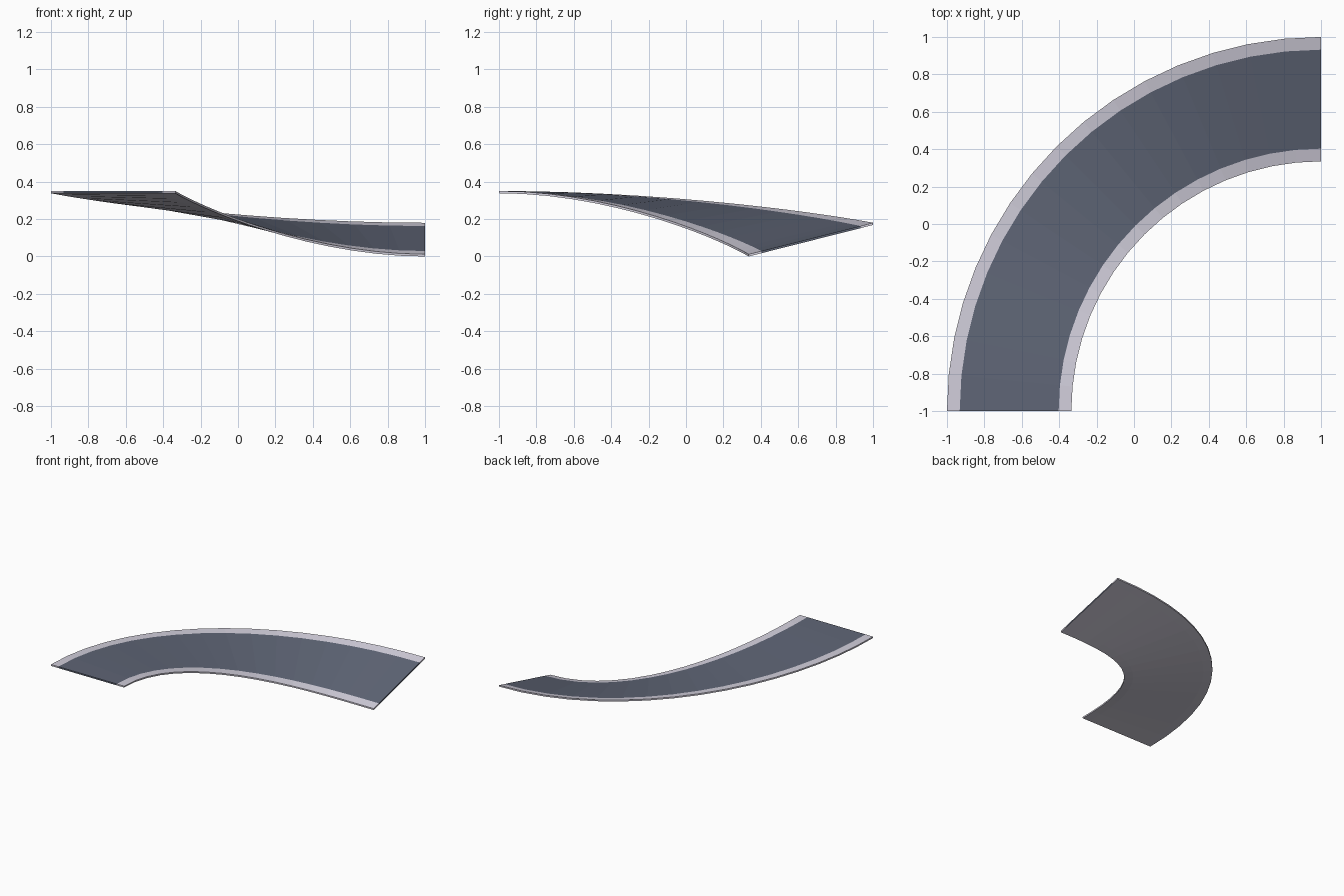
import bpy, bmesh, math

if "Cube" in bpy.data.objects:
    bpy.data.objects.remove(bpy.data.objects["Cube"])

SEGMENTS = 16
CENTRE = (1.0, -1.0)
R_IN, R_OUT, STRIPE = 1.335, 2.0, 0.068
THICK = 0.012
Z_HIGH, Z_OUT_END, Z_IN_END = 0.35, 0.18, THICK


def material(name, rgb):
    m = bpy.data.materials.new(name)
    m.diffuse_color = (*rgb, 1)
    m.use_nodes = True
    m.node_tree.nodes["Principled BSDF"].inputs["Base Color"].default_value = m.diffuse_color
    return m


asphalt = material("blue grey asphalt", (0.115, 0.132, 0.182))
border = material("pale concrete", (0.64, 0.62, 0.71))


def road_point(t, r, drop):
    """Point on the banked curve: t along the bend, r across it."""
    a = t * math.pi / 2
    ease = t * t * (3 - 2 * t)
    across = (r - R_IN) / (R_OUT - R_IN)
    z_end = Z_IN_END + (Z_OUT_END - Z_IN_END) * across
    z = Z_HIGH + (z_end - Z_HIGH) * ease
    return (CENTRE[0] - r * math.cos(a), CENTRE[1] + r * math.sin(a), z - drop)


# Cross-section: top from outer to inner edge, then the underside back again
radii = [R_OUT, R_OUT - STRIPE, R_IN + STRIPE, R_IN]
section = [(r, 0) for r in radii] + [(r, THICK) for r in reversed(radii)]
# Only the middle of the top is asphalt; borders, sides and underside are pale
strip_mats = [1, 0, 1, 1, 1, 1, 1, 1]

# Banked road: sweep the cross-section along the quarter bend
bm = bmesh.new()
rings = [[bm.verts.new(road_point(i / SEGMENTS, r, d)) for r, d in section]
         for i in range(SEGMENTS + 1)]
n = len(section)
for a, b in zip(rings, rings[1:]):
    for k in range(n):
        j = (k + 1) % n
        f = bm.faces.new((a[k], a[j], b[j], b[k]))
        f.material_index = strip_mats[k]

# End caps
for ring in (rings[0], rings[-1]):
    for k in range(3):
        f = bm.faces.new((ring[k], ring[k + 1], ring[6 - k], ring[7 - k]))
        f.material_index = strip_mats[k]
bmesh.ops.recalc_face_normals(bm, faces=bm.faces[:])

mesh = bpy.data.meshes.new("banked_road_curve")
bm.to_mesh(mesh)
bm.free()
for m in (asphalt, border):
    mesh.materials.append(m)
road = bpy.data.objects.new("banked_road_curve", mesh)
bpy.context.collection.objects.link(road)
